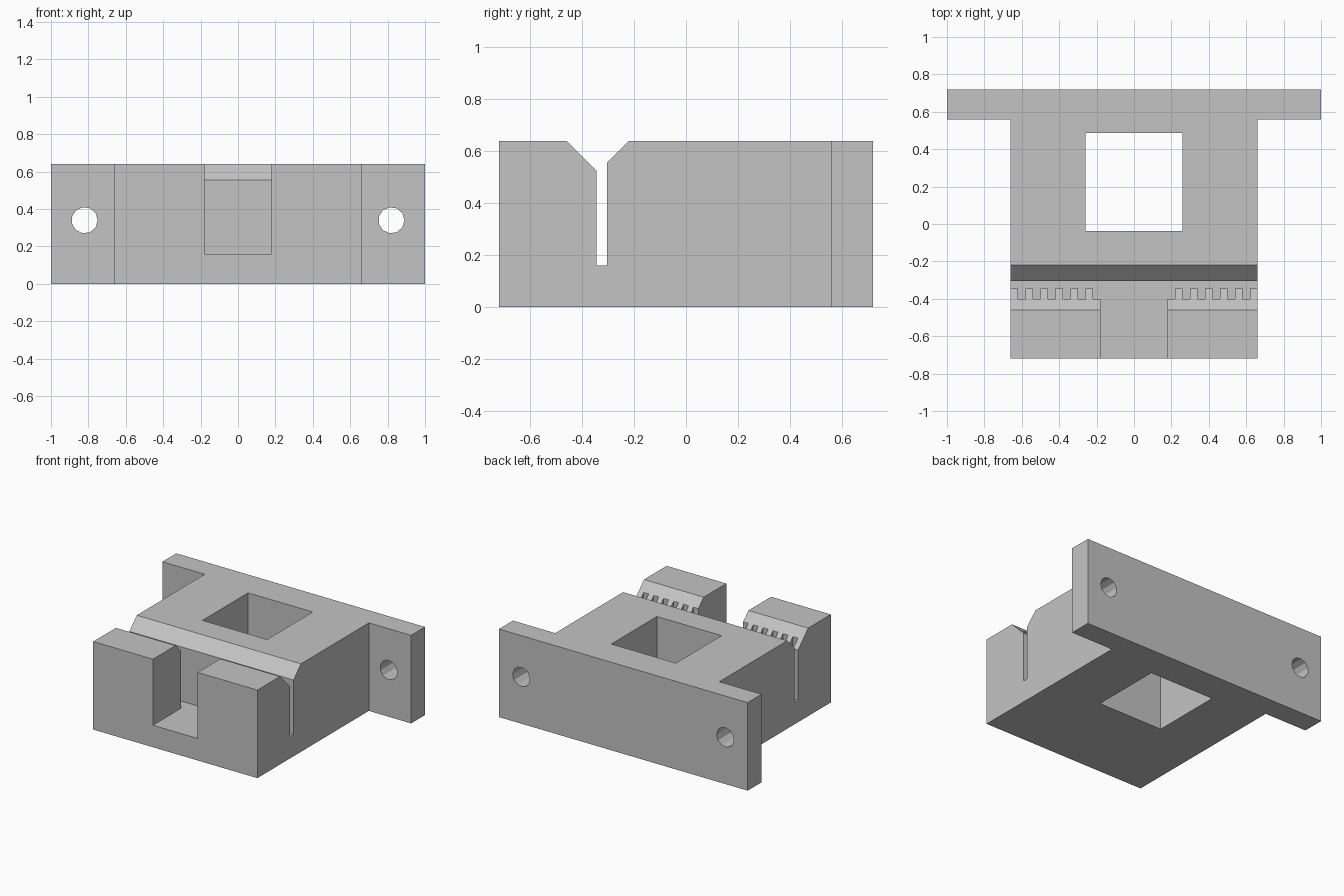
import bpy, bmesh
from math import cos, sin, tau

cube = bpy.data.objects.get("Cube")
if cube:
    bpy.data.objects.remove(cube, do_unlink=True)

grey = bpy.data.materials.new("light_grey")
grey.use_nodes = True
colour = (0.55, 0.55, 0.55, 1)
grey.diffuse_color = colour
grey.node_tree.nodes["Principled BSDF"].inputs["Base Color"].default_value = colour


def prism(name, outline, axis, low, high):
    """Extrude a flat outline along the x, y or z axis."""
    place = {"x": lambda a, b, d: (d, a, b),
             "y": lambda a, b, d: (a, d, b),
             "z": lambda a, b, d: (a, b, d)}[axis]
    bm = bmesh.new()
    face = bm.faces.new([bm.verts.new(place(a, b, low)) for a, b in outline])
    new = bmesh.ops.extrude_face_region(bm, geom=[face])["geom"]
    bmesh.ops.translate(bm, verts=[g for g in new if isinstance(g, bmesh.types.BMVert)],
                        vec=place(0, 0, high - low))
    bmesh.ops.recalc_face_normals(bm, faces=bm.faces)
    mesh = bpy.data.meshes.new(name)
    bm.to_mesh(mesh)
    bm.free()
    mesh.materials.append(grey)
    obj = bpy.data.objects.new(name, mesh)
    bpy.context.collection.objects.link(obj)
    return obj


def mirrored(half):
    """Close a right-hand outline with its mirror image in x."""
    return half + [(-x, y) for x, y in reversed(half)]


def cut(target, cutter):
    cutter.hide_render = True
    mod = target.modifiers.new(cutter.name, "BOOLEAN")
    mod.operation, mod.solver, mod.object = "DIFFERENCE", "EXACT", cutter
    bpy.context.view_layer.objects.active = target
    bpy.ops.object.modifier_apply(modifier=mod.name)
    bpy.data.objects.remove(cutter, do_unlink=True)


# Block with the wide mounting flange at the back
clamp = prism("belt_clamp_block", mirrored(
    [(0.66, -0.72), (0.66, 0.56), (1, 0.56), (1, 0.72)]), "z", 0, 0.64)

# Square window through the block
cut(clamp, prism("window_cutter", mirrored([(0.26, -0.037), (0.26, 0.487)]), "z", -0.1, 0.8)
    )

# Slot with a toothed front wall, open to the front notch
tooth, tip, root = 0.04, -0.345, -0.40
comb = [(0.18, -0.8)]
for i in range(6):
    x = 0.18 + 2 * tooth * i
    comb += [(x, root), (x + tooth, root), (x + tooth, tip), (x + 2 * tooth, tip)]
comb[-1] = (0.7, tip)
comb.append((0.7, -0.305))
cut(clamp, prism("toothed_slot_cutter", mirrored(comb), "z", 0.16, 0.8))

# Chamfered lead-in above the slot
cut(clamp, prism("lead_in_cutter", [(-0.56, 0.74), (-0.325, 0.505), (-0.325, 0.535),
                                    (-0.12, 0.74)], "x", -0.75, 0.75))

# Screw holes in the flange
for side in (-1, 1):
    ring = [(side * 0.82 + 0.07 * cos(tau * i / 11), 0.34 + 0.07 * sin(tau * i / 11))
            for i in range(11)]
    cut(clamp, prism("screw_hole_cutter", ring, "y", 0.5, 0.8))
